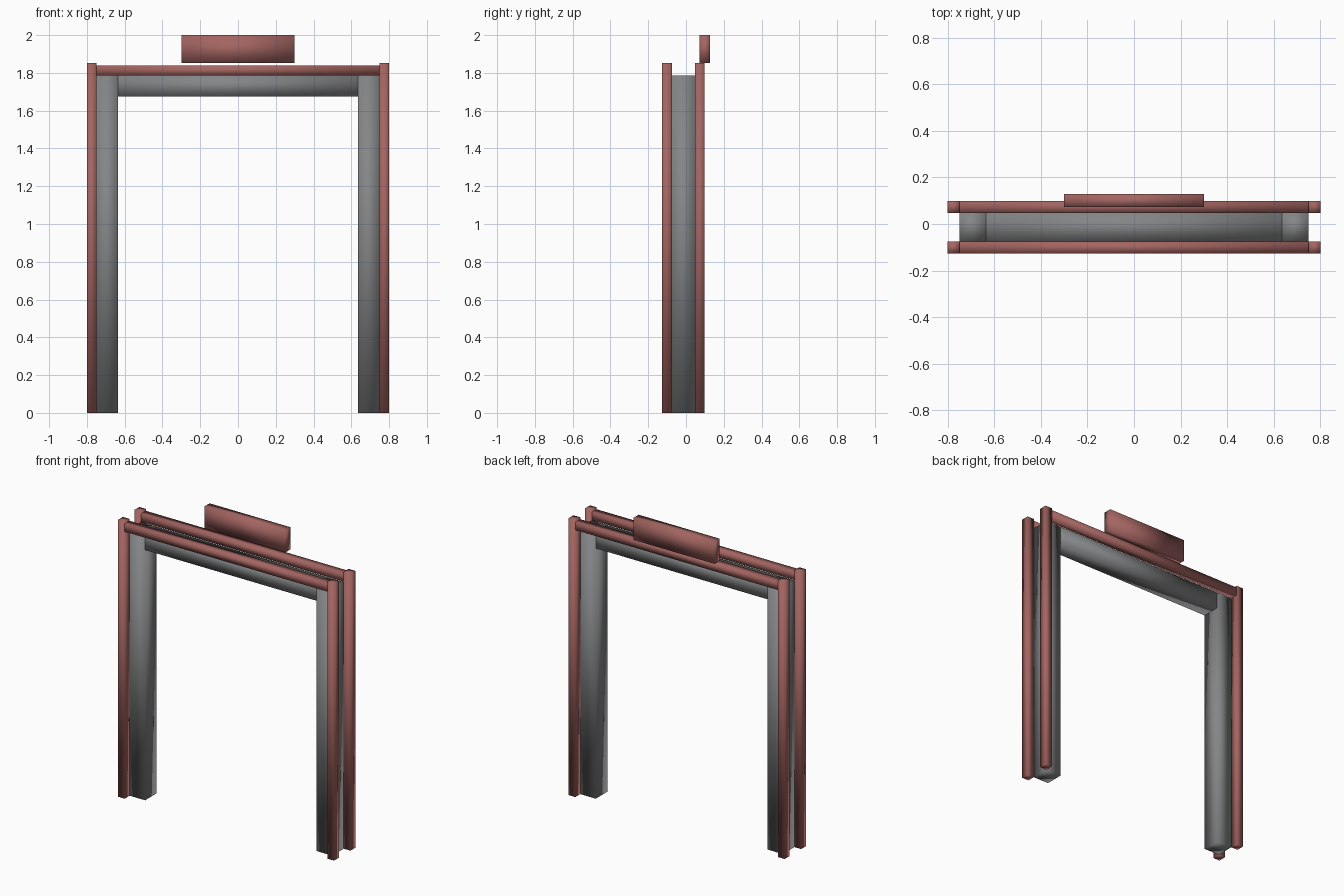
import bpy

cube = bpy.data.objects.get("Cube")
if cube:
    bpy.data.objects.remove(cube, do_unlink=True)


def material(name, color):
    mat = bpy.data.materials.new(name)
    mat.use_nodes = True
    mat.diffuse_color = color
    mat.node_tree.nodes["Principled BSDF"].inputs["Base Color"].default_value = color
    return mat


red = material("dusty red", (0.37, 0.13, 0.12, 1))
grey = material("grey", (0.23, 0.235, 0.24, 1))


def box(name, x, y, z, mat):
    """Soft-shaded block spanning the given (low, high) ranges."""
    spans = (x, y, z)
    bpy.ops.mesh.primitive_cube_add(size=1, location=[(a + b) / 2 for a, b in spans])
    obj = bpy.context.object
    obj.name = name
    obj.scale = [b - a for a, b in spans]
    bpy.ops.object.transform_apply(location=False, rotation=False, scale=True)
    bpy.ops.object.shade_smooth()
    obj.data.materials.append(mat)


FRONT = (-0.127, -0.075)
BACK = (0.047, 0.099)
CORE = (FRONT[1], BACK[0])
INNER, JAMB, OUTER = 0.635, 0.75, 0.80

# Grey door lining
for side, s in (("left", 1), ("right", -1)):
    box(side + "_jamb", sorted((s * INNER, s * JAMB)), CORE, (0, 1.785), grey)
box("header", (-INNER, INNER), CORE, (1.675, 1.785), grey)

# Red trim on both faces of the wall
for face, depth in (("front", FRONT), ("back", BACK)):
    for side, s in (("left", 1), ("right", -1)):
        box(f"{face}_{side}_trim", sorted((s * JAMB, s * OUTER)), depth, (0, 1.853), red)
    box(face + "_top_trim", (-JAMB, JAMB), depth, (1.787, 1.84), red)

# Sign board above the opening
box("sign_board", (-0.30, 0.30), (0.072, 0.128), (1.853, 2.0), red)
